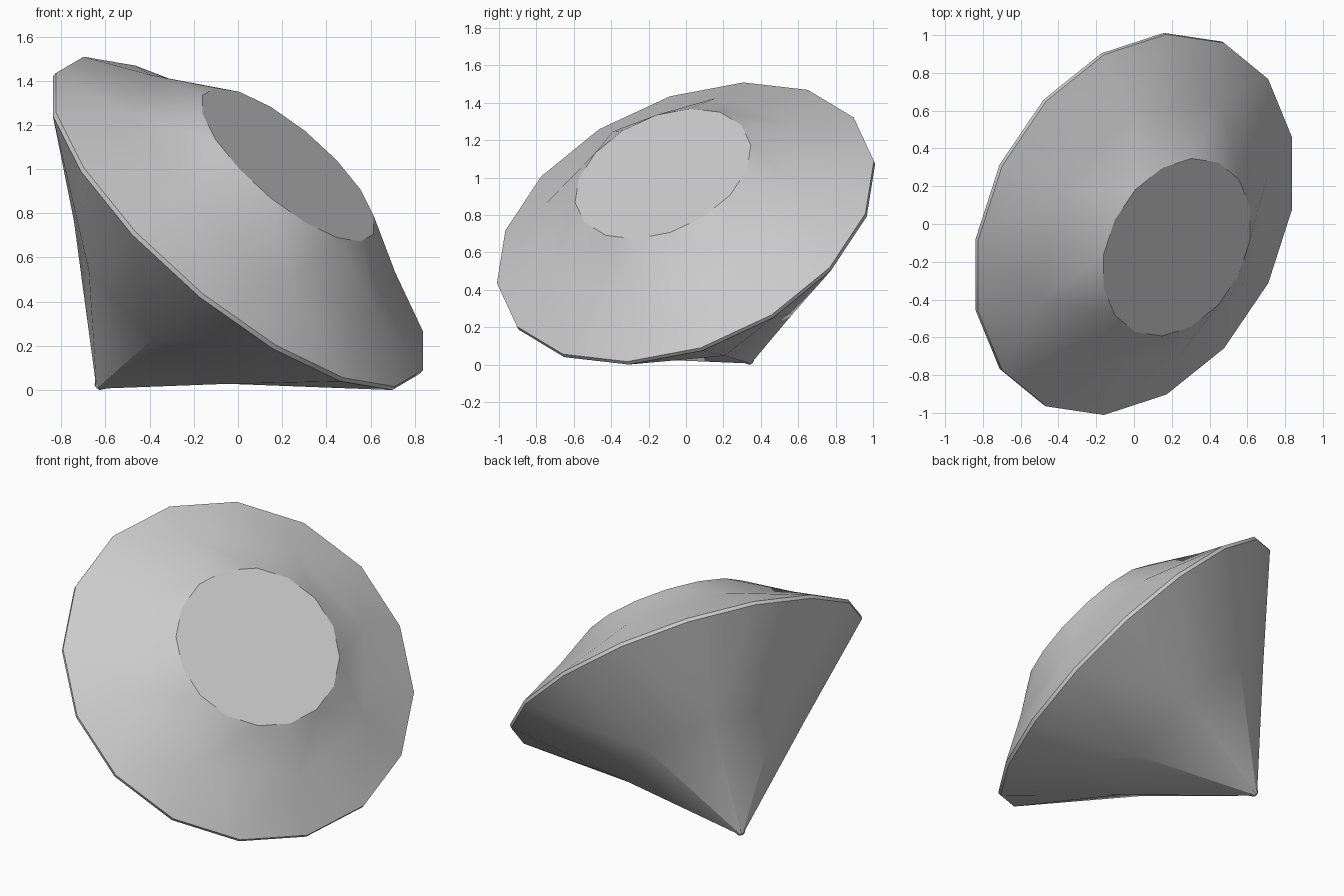
import bpy, bmesh
from math import cos, sin, pi
from mathutils import Vector, Matrix

if "Cube" in bpy.data.objects:
    bpy.data.objects.remove(bpy.data.objects["Cube"])

N = 16
# Gem axis (table direction) and the direction of one girdle corner
axis = Vector((0.613, -0.333, 0.717)).normalized()
u = Vector((-0.845, -0.08, 0.673))
u = (u - axis * u.dot(axis)).normalized()
v = axis.cross(u)

bm = bmesh.new()


def ring(r, h, step=1, start=0):
    """Corners at multiples of 1/16 turn, keyed by index."""
    return {i: bm.verts.new((r * cos(2 * pi * i / N), r * sin(2 * pi * i / N), h))
            for i in range(start, N, step)}


def face(*vs):
    bm.faces.new(vs)


table = ring(0.50, 0.37)
crown_mid = ring(0.77, 0.187, 2, 1)
top_rim = ring(1.072, 0.010)
low_rim = ring(1.072, -0.012)
pav_mid = ring(0.575, -0.485, 2, 0)
tip = ring(0.034, -1.012, 2, 0)
tip_end = ring(0.018, -1.036, 2, 0)

# Table
face(*[table[i] for i in range(N)])
# Girdle band
for i in range(N):
    j = (i + 1) % N
    face(low_rim[i], low_rim[j], top_rim[j], top_rim[i])
for i in range(0, N, 2):
    # Crown facets around an even corner
    a, b = (i - 1) % N, (i + 1) % N
    face(top_rim[i], crown_mid[b], crown_mid[a])
    face(top_rim[a], top_rim[i], crown_mid[a])
    face(top_rim[i], top_rim[b], crown_mid[b])
    face(crown_mid[a], crown_mid[b], table[i])
    face(crown_mid[a], table[i], table[a])
    face(crown_mid[b], table[b], table[i])
    # Pavilion facets
    c = (i + 2) % N
    face(pav_mid[i], low_rim[i], low_rim[a])
    face(pav_mid[i], low_rim[b], low_rim[i])
    face(pav_mid[i], pav_mid[c], low_rim[b])
    face(pav_mid[i], tip[i], tip[c], pav_mid[c])
    # Rounded tip
    face(tip[i], tip_end[i], tip_end[c], tip[c])
face(*[tip_end[i] for i in range(N - 2, -1, -2)])
bmesh.ops.recalc_face_normals(bm, faces=bm.faces)

# Tilt the gem and rest it on the ground
rot = Matrix((u, v, axis)).transposed().to_4x4()
bm.transform(rot)
low = min(p.co.z for p in bm.verts)
bm.transform(Matrix.Translation((0, 0, -low)))

mesh = bpy.data.meshes.new("cut_gem")
bm.to_mesh(mesh)
bm.free()
gem = bpy.data.objects.new("cut_gem", mesh)
bpy.context.collection.objects.link(gem)
bpy.context.view_layer.objects.active = gem
gem.select_set(True)
bpy.ops.object.shade_smooth_by_angle(angle=pi / 6)
